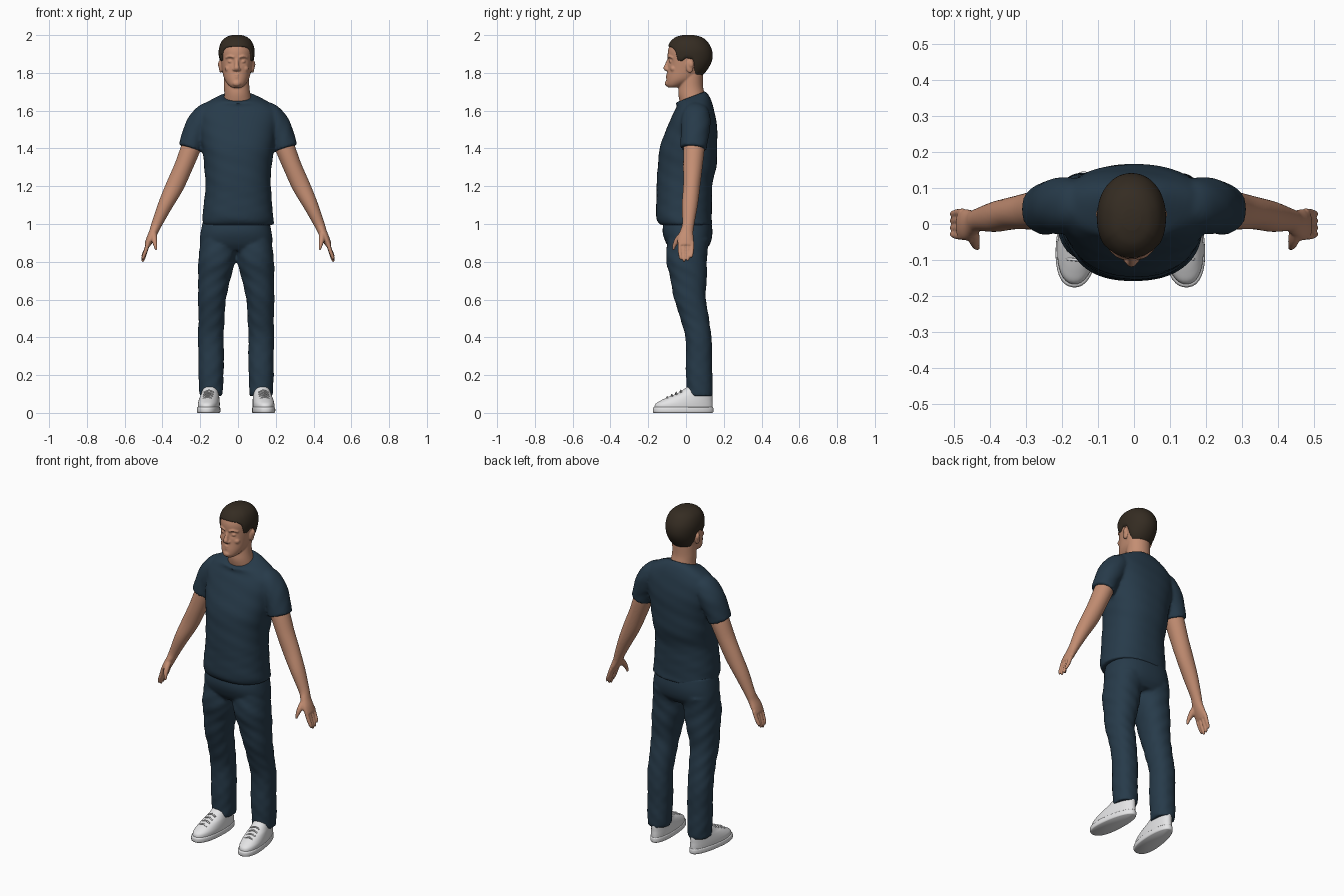
import bpy, bmesh, math
from mathutils import Vector, Matrix

if "Cube" in bpy.data.objects:
    bpy.data.objects.remove(bpy.data.objects["Cube"], do_unlink=True)


def material(name, rgb):
    m = bpy.data.materials.new(name)
    m.use_nodes = True
    m.diffuse_color = (*rgb, 1)
    bsdf = m.node_tree.nodes["Principled BSDF"]
    bsdf.inputs["Base Color"].default_value = (*rgb, 1)
    bsdf.inputs["Roughness"].default_value = 0.8
    return m


CLOTH = material("dark navy cloth", (0.020, 0.043, 0.068))
SKIN = material("warm skin", (0.55, 0.27, 0.17))
HAIR = material("dark brown hair", (0.035, 0.025, 0.016))
WHITE = material("white shoe", (0.78, 0.78, 0.79))


def catmull(rows, steps):
    """Smoothly resample a list of equal-length tuples."""
    rows = [Vector(r) for r in rows]
    out = []
    for i in range(len(rows) - 1):
        a, b, c = rows[max(i - 1, 0)], rows[i], rows[i + 1]
        d = rows[min(i + 2, len(rows) - 1)]
        for k in range(steps):
            t = k / steps
            out.append(0.5 * (2 * b + (c - a) * t + (2 * a - 5 * b + 4 * c - d) * t ** 2
                              + (3 * b - a - 3 * c + d) * t ** 3))
    return out + [rows[-1]]


def power(v, e):
    return math.copysign(abs(v) ** (2 / e), v)


def skin_rings(bm, rings, caps=True):
    """Bridge rings of vertices and close the ends."""
    n = len(rings[0])
    for a, b in zip(rings, rings[1:]):
        for j in range(n):
            bm.faces.new((a[j], a[(j + 1) % n], b[(j + 1) % n], b[j]))
    if caps:
        bm.faces.new(rings[0][::-1])
        bm.faces.new(rings[-1])


def loft(bm, rows, n=40, e=2.0, steps=5, side=1, dx=0.0, bend=False, fold=0.0, egg=0.0):
    """Loft oval sections (x, y, z, rx, ry, tilt); bend turns them along the path."""
    rows = catmull([(*r, 0)[:6] for r in rows], steps)
    rings = []
    for i, r in enumerate(rows):
        u, v = Vector((1, 0, 0)), Vector((0, 1, r[5]))
        if bend:
            t = (rows[min(i + 1, len(rows) - 1)] - rows[max(i - 1, 0)])
            t = Vector(t[:3]).normalized()
            u = Vector((0, 1, 0)).cross(t).normalized()
            v = t.cross(u)
        ring = []
        for j in range(n):
            a = math.tau * j / n
            c, s = power(math.cos(a), e), power(math.sin(a), e)
            k = 1 + fold * math.sin(55 * r[2] + 3 * a) * math.sin(23 * r[2] + 2 * a)
            p = Vector(r[:3]) + (u * r[3] * c * (1 - egg * s) + v * r[4] * s) * k
            ring.append(bm.verts.new((side * p.x + dx, p.y, p.z)))
        rings.append(ring)
    skin_rings(bm, rings)


def ball(bm, pos, size):
    m = Matrix.Translation(pos) @ Matrix.Diagonal((*size, 1))
    bmesh.ops.create_uvsphere(bm, u_segments=20, v_segments=12, radius=1, matrix=m)


def finish(name, bm, mat, voxel=0.0, smooth=3):
    """Make the object; a voxel size fuses overlapping volumes into one skin."""
    bmesh.ops.recalc_face_normals(bm, faces=bm.faces[:])
    me = bpy.data.meshes.new(name)
    bm.to_mesh(me)
    bm.free()
    me.materials.append(mat)
    for p in me.polygons:
        p.use_smooth = True
    ob = bpy.data.objects.new(name, me)
    bpy.context.collection.objects.link(ob)
    if voxel:
        rm = ob.modifiers.new("fuse", "REMESH")
        rm.mode, rm.voxel_size, rm.use_smooth_shade = "VOXEL", voxel, True
        sm = ob.modifiers.new("soften", "SMOOTH")
        sm.factor, sm.iterations = 0.5, smooth
    return ob


# T-shirt: torso and two sleeves
bm = bmesh.new()
loft(bm, [(0, .003, .995, .188, .138), (0, -.01, 1.04, .187, .147), (0, -.008, 1.2, .173, .147),
          (0, .005, 1.3, .178, .155), (0, .013, 1.4, .19, .152), (0, .03, 1.5, .205, .135),
          (0, .042, 1.58, .212, .112), (0, .045, 1.63, .182, .094, .1),
          (0, .035, 1.66, .13, .086, .25), (0, .022, 1.672, .088, .08, .38)],
     n=64, e=2.3, fold=.012)
for s in (1, -1):
    loft(bm, [(.13, .05, 1.605, .05, .06), (.168, .052, 1.575, .066, .075), (.205, .05, 1.52, .072, .078),
              (.235, .045, 1.455, .066, .073), (.253, .04, 1.4, .064, .07)],
         side=s, bend=True, fold=.02)
finish("t_shirt", bm, CLOTH, .009)

# Trousers: pelvis and two legs
HIP = -.01
bm = bmesh.new()
loft(bm, [(HIP, .008, 1.03, .172, .122), (HIP, .008, .96, .187, .132), (HIP, .012, .9, .192, .118),
          (HIP, .012, .86, .17, .09)], n=64, e=2.4)
for s in (1, -1):
    loft(bm, [(.098, .012, .92, .093, .11), (.102, .004, .8, .097, .107), (.118, .014, .7, .084, .095),
              (.127, .022, .6, .074, .083), (.131, .045, .5, .069, .076), (.133, .066, .4, .068, .069),
              (.132, .07, .2, .066, .07), (.134, .073, .09, .061, .068)],
         side=s, dx=HIP, e=2.2, fold=.035)
finish("trousers", bm, CLOTH, .009, 2)

# Shoes: upper, sole and laces, toes turned out a little
for s, label in ((1, "left"), (-1, "right")):
    place = Matrix.Translation((HIP + s * .141, 0, 0)) @ Matrix.Rotation(s * math.radians(6), 4, "Z")
    bm = bmesh.new()
    loft(bm, [(0, -.013, .015, .054, .155), (0, -.011, .045, .055, .153), (0, .003, .065, .053, .138),
              (0, .024, .085, .049, .117), (0, .045, .102, .045, .094), (0, .062, .125, .04, .073),
              (0, .066, .14, .036, .06)], e=2.2, egg=.14)
    for k in range(4):
        y = -.1 + .024 * k
        z = .083 + .0115 * k
        loft(bm, [(-.026, y, z - .009, .004, .004), (0, y, z + .002, .004, .004),
                  (.026, y, z - .009, .004, .004)], n=8, bend=True)
    bm.transform(place)
    finish(label + "_shoe", bm, WHITE)
    bm = bmesh.new()
    loft(bm, [(0, -.015, 0, .054, .156), (0, -.015, .006, .058, .161), (0, -.015, .024, .058, .161),
              (0, -.014, .03, .055, .157)], e=2.3, egg=.14, steps=3)
    bm.transform(place)
    finish(label + "_sole", bm, WHITE)

# Arms with palms, fingers and thumbs
for s, label in ((1, "left"), (-1, "right")):
    bm = bmesh.new()
    loft(bm, [(.215, .045, 1.48, .048, .054), (.25, .042, 1.4, .052, .056), (.29, .036, 1.3, .049, .051),
              (.335, .03, 1.2, .048, .045), (.385, .02, 1.1, .039, .042), (.43, .012, 1.0, .028, .032),
              (.446, .004, .96, .024, .035), (.465, -.002, .92, .021, .043), (.482, -.002, .885, .015, .04)],
         side=s, bend=True)
    for y, length in ((.033, .068), (.011, .085), (-.012, .09), (-.034, .078)):
        loft(bm, [(.474, y, .905, .011, .011), (.49, y * .95, .89 - length * .45, .0105, .0105),
                  (.502, y * .85, .89 - length * .85, .009, .009), (.504, y * .82, .888 - length, .004, .004)],
             n=12, side=s, bend=True)
    loft(bm, [(.447, -.012, .955, .016, .016), (.443, -.042, .92, .016, .016),
              (.438, -.06, .89, .011, .011), (.433, -.067, .862, .006, .006)], n=14, side=s, bend=True)
    finish(label + "_arm", bm, SKIN, .005, 2)

# Head and neck
MID = -.007
SKULL = [(MID, -.068, 1.722, .026, .026), (MID, -.052, 1.738, .046, .052), (MID, -.02, 1.77, .066, .084),
         (MID, .005, 1.82, .078, .102), (MID, .017, 1.87, .085, .114), (MID, .017, 1.92, .087, .112),
         (MID, .014, 1.96, .074, .092), (MID, .012, 1.983, .048, .062), (MID, .012, 1.993, .016, .02)]
bm = bmesh.new()
loft(bm, SKULL, n=64, e=2.1)
for v in bm.verts:  # eye sockets
    for s in (1, -1):
        d = Vector((v.co.x - MID - s * .033, v.co.z - 1.862))
        if v.co.y < 0:
            v.co.y += .011 * math.exp(-d.length_squared / .0003)
loft(bm, [(0, .045, 1.61, .08, .068), (-.003, .03, 1.68, .07, .07), (MID, .026, 1.73, .067, .064),
          (MID, .03, 1.79, .066, .06)])
loft(bm, [(MID, -.088, 1.875, .009, .01), (MID, -.1, 1.845, .011, .012), (MID, -.106, 1.825, .015, .014),
          (MID, -.1, 1.81, .013, .01)], n=20)
ball(bm, (MID, -.1, 1.744), (.022, .012, .015))
for z, w, r in ((1.789, .027, .006), (1.777, .022, .007)):
    loft(bm, [(MID - w, -.083, z + .005, r * .5, r * .5), (MID, -.1, z, r, r),
              (MID + w, -.083, z + .005, r * .5, r * .5)], n=12, bend=True)
for s in (1, -1):
    ball(bm, (MID + s * .013, -.099, 1.818), (.009, .01, .008))
    ball(bm, (MID + s * .033, -.078, 1.86), (.014, .011, .009))
    ball(bm, (MID + s * .042, -.066, 1.822), (.022, .018, .018))
    loft(bm, [(.014, -.095, 1.882, .005, .006), (.036, -.088, 1.888, .006, .007),
              (.058, -.07, 1.88, .005, .006)], n=12, side=s, dx=MID, bend=True)
    ball(bm, (MID + s * .085, .02, 1.832), (.009, .02, .033))
    ball(bm, (MID + s * .09, .027, 1.845), (.009, .014, .02))
finish("head", bm, SKIN, .0045, 2)

# Short hair: a cap following the skull, with a shaped hairline
LINE = [(-1, 1.938), (-.8, 1.932), (-.62, 1.915), (-.5, 1.862), (-.3, 1.858), (-.15, 1.876),
        (.15, 1.868), (.35, 1.815), (.6, 1.785), (1.01, 1.775)]
PROFILE = catmull(SKULL, 10)


def blend(table, key, at):
    """Linear lookup in a sorted table."""
    for a, b in zip(table, table[1:]):
        if a[key] <= at <= b[key]:
            t = (at - a[key]) / max(b[key] - a[key], 1e-6)
            return [p + (q - p) * t for p, q in zip(a, b)]
    return list(table[-1])


bm = bmesh.new()
N, rings = 96, []
for i in range(30):
    t = math.sin(i / 29 * math.pi / 2)
    ring = []
    for j in range(N):
        a = math.tau * j / N
        low = blend(LINE, 0, math.sin(a))[1]
        z = low + (1.9925 - low) * t
        x, y, _, rx, ry, *_ = blend(PROFILE, 2, z)
        grow = -.006 if i == 0 else .008 * min(1, .4 + i / 5)
        ring.append(bm.verts.new((x + (rx + grow) * power(math.cos(a), 2.1),
                                  y + (ry + grow) * power(math.sin(a), 2.1), z + .0075 * t ** 3)))
    rings.append(ring)
skin_rings(bm, rings, caps=False)
bm.faces.new(rings[-1])
finish("hair", bm, HAIR)
